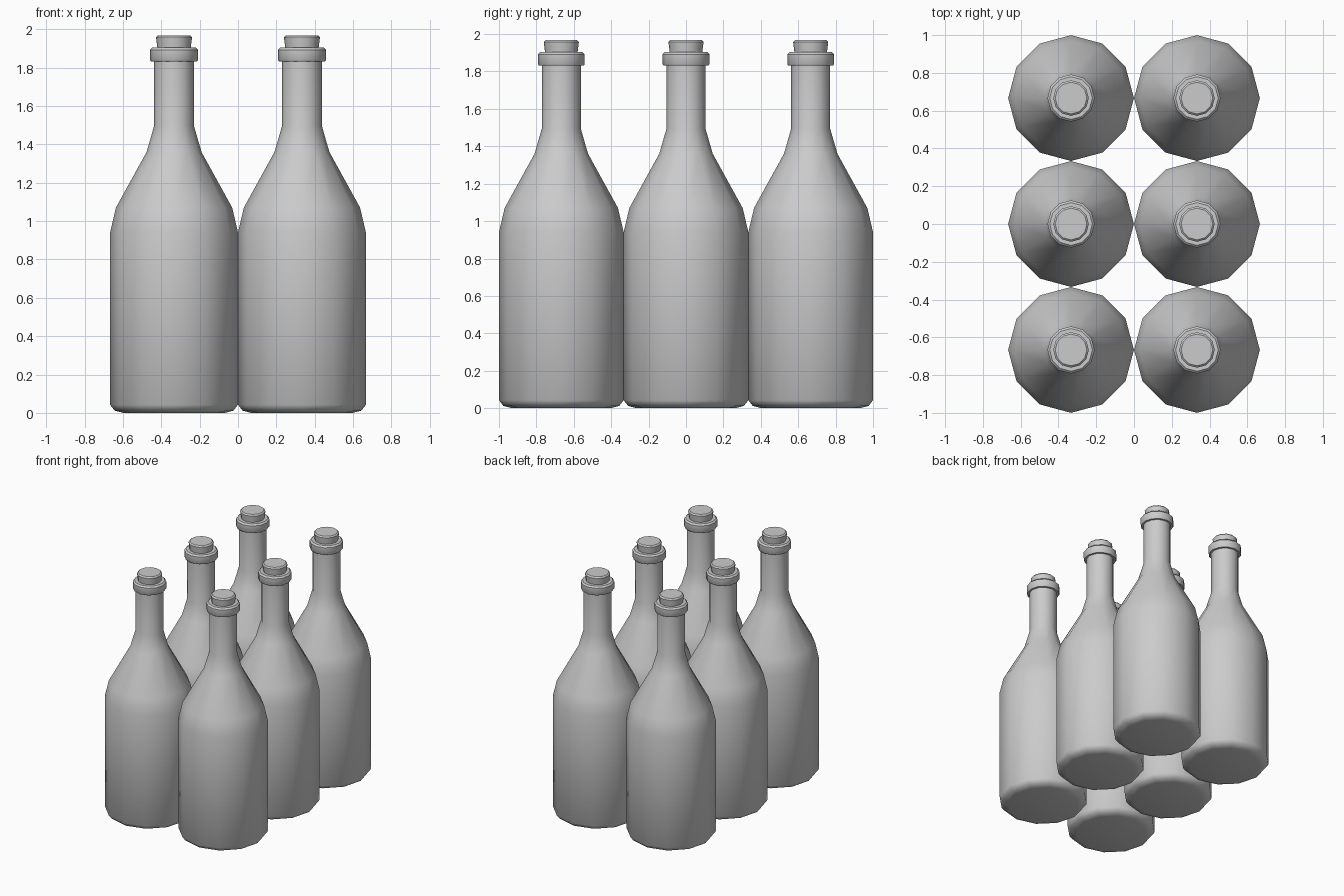
import bpy, bmesh, math

if "Cube" in bpy.data.objects:
    bpy.data.objects.remove(bpy.data.objects["Cube"])

SIDES = 12


def lathe(name, profile):
    """Revolve (radius, z) points, bottom to top, and cap both ends."""
    bm = bmesh.new()
    rings = [[bm.verts.new((r * math.cos(2 * math.pi * i / SIDES),
                            r * math.sin(2 * math.pi * i / SIDES), z))
              for i in range(SIDES)] for r, z in profile]
    for low, high in zip(rings, rings[1:]):
        for i in range(SIDES):
            j = (i + 1) % SIDES
            bm.faces.new((low[i], low[j], high[j], high[i]))
    bm.faces.new(rings[0][::-1])
    bm.faces.new(rings[-1])
    mesh = bpy.data.meshes.new(name)
    bm.to_mesh(mesh)
    bm.free()
    return mesh


# Bottle glass: rounded base, body, shoulder and neck
glass = lathe("bottle_glass", [
    (0.265, 0.0), (0.31, 0.012), (0.333, 0.042), (0.333, 0.942),
    (0.303, 1.07), (0.143, 1.36), (0.104, 1.495), (0.104, 1.85)])

# Raised lip around the mouth
lip = lathe("bottle_lip", [
    (0.102, 1.832), (0.120, 1.832), (0.125, 1.839), (0.125, 1.892),
    (0.113, 1.904), (0.085, 1.904)])

# Cork, slightly wider at the top
cork = lathe("cork", [
    (0.084, 1.88), (0.094, 1.958), (0.084, 1.968)])

# Two columns by three rows of bottles
for x in (-1 / 3, 1 / 3):
    for y in (-2 / 3, 0, 2 / 3):
        for mesh in (glass, lip, cork):
            part = bpy.data.objects.new(mesh.name, mesh)
            part.location = (x, y, 0)
            bpy.context.collection.objects.link(part)

# Smooth sides, sharp rims
for part in bpy.data.objects[:]:
    part.select_set(True)
    bpy.context.view_layer.objects.active = part
bpy.ops.object.shade_smooth_by_angle(angle=math.radians(40))
